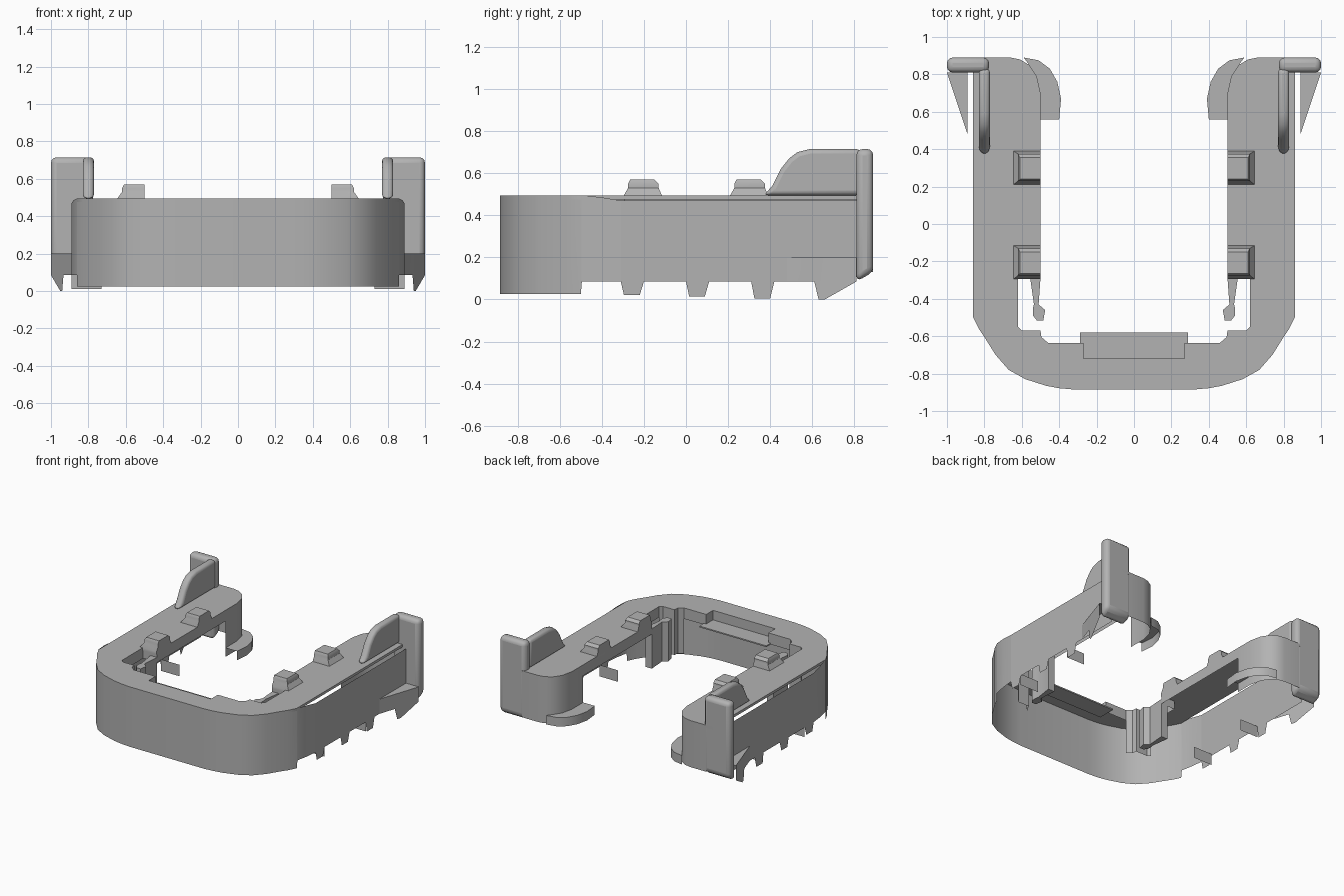
import bpy, bmesh, math

if "Cube" in bpy.data.objects:
    bpy.data.objects.remove(bpy.data.objects["Cube"], do_unlink=True)

grey = bpy.data.materials.new("plain grey")
grey.use_nodes = True
COLOUR = (0.45, 0.45, 0.45, 1)
grey.diffuse_color = COLOUR
grey.node_tree.nodes["Principled BSDF"].inputs["Base Color"].default_value = COLOUR


def finish(name, bm, bevel=0):
    """Make a mirrored object from a half-model bmesh."""
    mesh = bpy.data.meshes.new(name)
    bm.to_mesh(mesh)
    bm.free()
    mesh.materials.append(grey)
    obj = bpy.data.objects.new(name, mesh)
    bpy.context.collection.objects.link(obj)
    bpy.context.view_layer.objects.active = obj
    for other in bpy.context.selected_objects:
        other.select_set(False)
    obj.select_set(True)
    bpy.ops.object.shade_smooth_by_angle(angle=math.radians(35))
    if bevel:
        mod = obj.modifiers.new("Rounding", "BEVEL")
        mod.width, mod.segments, mod.limit_method = bevel, 3, "ANGLE"
    mirror = obj.modifiers.new("Mirror", "MIRROR")
    mirror.use_clip = True
    return obj


def prism(name, outline, axis, low, high, bevel=0):
    """Extrude a 2D outline along x or z."""
    bm = bmesh.new()
    place = (lambda p, h: (h, p[0], p[1])) if axis == "x" else (lambda p, h: (p[0], p[1], h))
    face = bm.faces.new([bm.verts.new(place(p, low)) for p in outline])
    if high != low:
        grown = bmesh.ops.extrude_face_region(bm, geom=[face])["geom"]
        for v in grown:
            if isinstance(v, bmesh.types.BMVert):
                v.co["xyz".index(axis)] = high
        bmesh.ops.recalc_face_normals(bm, faces=bm.faces)
    return finish(name, bm, bevel)


def sheet(name, points):
    """Thin upright wall through (x, y, bottom, top) stations."""
    bm = bmesh.new()
    pairs = [(bm.verts.new((x, y, a)), bm.verts.new((x, y, b))) for x, y, a, b in points]
    for (a, b), (c, d) in zip(pairs, pairs[1:]):
        bm.faces.new((a, c, d, b))
    return finish(name, bm)


def wall(name, path, low, high):
    return sheet(name, [(x, y, low, high) for x, y in path])


def loft(name, rings):
    """Stack of rectangles (x0, x1, y0, y1, z)."""
    bm = bmesh.new()
    loops = [[bm.verts.new((x, y, z)) for x, y in ((a, c), (b, c), (b, d), (a, d))]
             for a, b, c, d, z in rings]
    for lower, upper in zip(loops, loops[1:]):
        for i in range(4):
            j = (i + 1) % 4
            bm.faces.new((lower[i], lower[j], upper[j], upper[i]))
    bm.faces.new(loops[-1])
    return finish(name, bm)


DECK = 0.495
front_curve = [(0, -.885), (.32, -.885), (.4, -.878), (.47, -.865), (.58, -.83), (.67, -.78),
               (.74, -.7), (.79, -.62), (.83, -.56), (.86, -.5)]
end_curve = [(.66, .89), (.61, .88), (.56, .85), (.52, .79), (.5, .7)]
notch_corner = [(.62, -.55), (.6, -.57), (.5, -.57), (.495, -.605), (.46, -.635)]
recess = [(.27, -.635), (.27, -.72), (0, -.72)]

# U-shaped deck
prism("deck", front_curve + [(.86, .89)] + end_curve + [(.5, -.29), (.62, -.29)]
      + notch_corner + recess, "z", DECK - .02, DECK)

# Outer skirt: plain front, toothed straight sides set off from the deck
skirt = [(x, y, .025, DECK) for x, y in front_curve]
skirt += [(.862, -.495, .085, DECK), (.88, -.4, .085, .485), (.89, -.31, .085, .47)]
for start, tip in ((-.31, .02), (0, .015), (.31, .005)):
    skirt += [(.89, start + dy, z, .47) for dy, z in
              ((0, .085), (.015, tip), (.09, tip), (.11, .085))]
skirt.append((.89, .81, .085, .47))
sheet("outer_skirt", skirt)

# Rounded arm ends and short inner lips
wall("arm_end_wall", [(.8, .89)] + end_curve + [(.5, .56)], .13, DECK)
wall("arm_inner_lip", [(.5, .56), (.5, -.29), (.62, -.29), (.62, -.55)], .41, DECK)
wall("notch_corner_wall", notch_corner, .14, DECK)
wall("front_inner_lip", [(.46, -.635), (.27, -.635)], .41, DECK)

# Recessed front catch
wall("front_recess_wall", recess, .42, DECK)
prism("front_catch_shelf", [(0, -.72), (.29, -.72), (.29, -.58), (0, -.58)], "z", .41, .42)

# Raised blocks on the inner deck edge
for label, y in (("front", -.295), ("rear", .21)):
    loft(label + "_raised_block", [
        (.5, .645, y, y + .18, DECK - .02), (.5, .645, y, y + .18, DECK),
        (.5, .62, y + .02, y + .165, .53), (.5, .62, y + .02, y + .165, .55),
        (.5, .61, y + .03, y + .145, .57)])

# Snap fingers
prism("snap_finger", [(.5, -.29), (.555, -.29), (.535, -.43), (.54, -.45), (.54, -.49),
                      (.52, -.515), (.485, -.515), (.475, -.46), (.51, -.43)], "z", .14, .45)

# Small ribs inside the skirt
for label, y in (("front", -.2), ("rear", .315)):
    wall(label + "_skirt_rib", [(.73, y), (.89, y)], .01, .1)

# Curved feet at the arm ends
foot_edge = [(.5, .56), (.4, .56), (.39, .67), (.41, .76), (.45, .83), (.51, .875), (.59, .89)]
prism("foot_plate", foot_edge + [(.56, .85), (.52, .79), (.5, .7)], "z", .2, .2)
wall("foot_skirt", foot_edge[1:], .13, .2)

# Rear posts, guide fins and side gussets
prism("rear_post", [(.81, .085), (.89, .13), (.89, .715), (.81, .715)], "x", .775, 1, .03)
prism("guide_fin", [(.37, DECK), (.41, .54), (.45, .62), (.49, .67), (.53, .7), (.59, .715),
                    (.83, .715), (.83, DECK)], "x", .77, .83, .022)
sheet("gusset_side", [(.89, .48, .085, .2), (.933, .61, .085, .2), (.94, .63, 0, .2),
                      (.95, .66, 0, .2), (1, .81, .085, .2)])
prism("gusset_top", [(.89, .48), (1, .81), (.89, .81)], "z", .2, .2)
